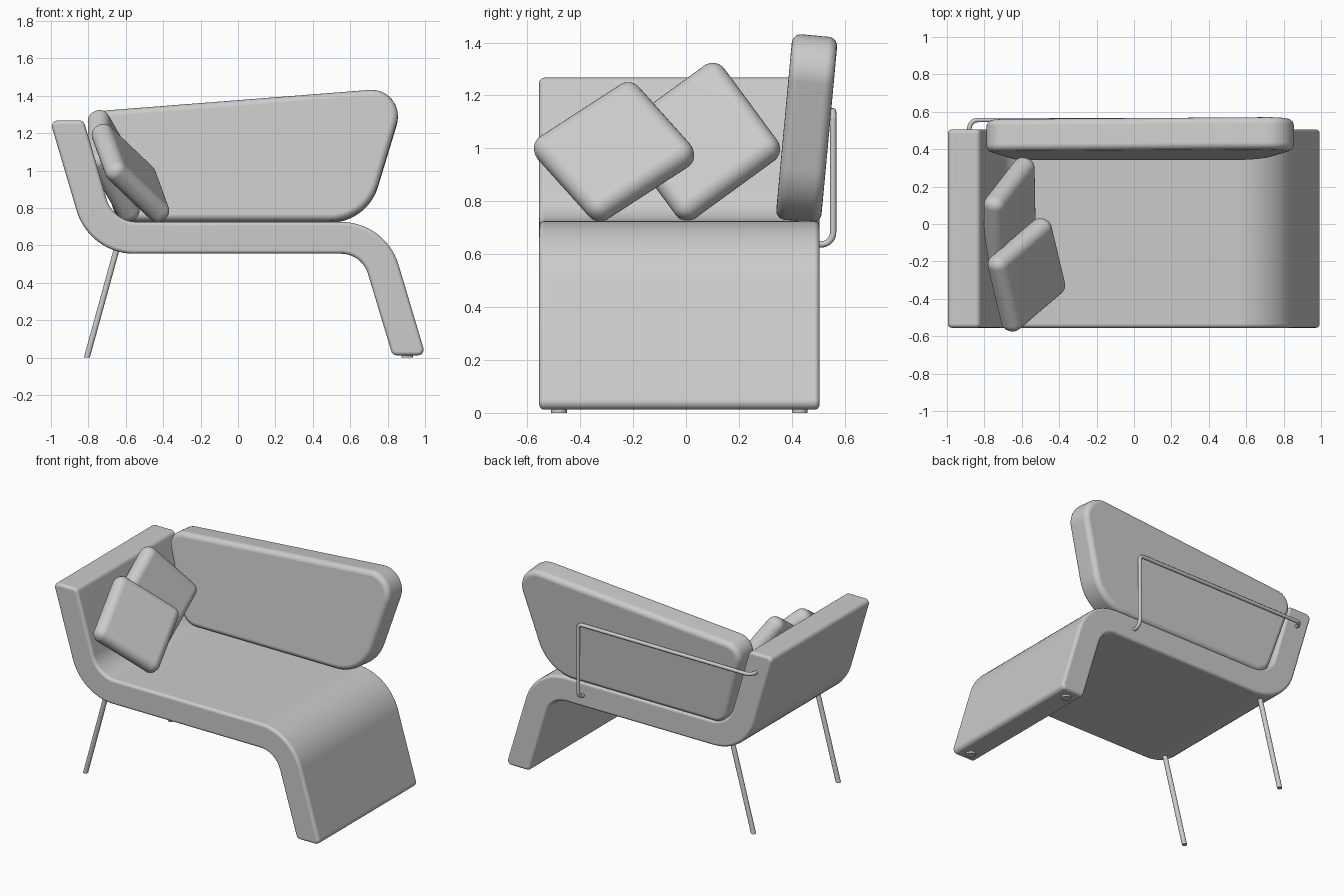
import bpy, bmesh, math
from mathutils import Vector, Matrix

if "Cube" in bpy.data.objects:
    bpy.data.objects.remove(bpy.data.objects["Cube"])

grey = bpy.data.materials.new("grey_fabric")
grey.diffuse_color = (0.6, 0.6, 0.6, 1)
grey.use_nodes = True
grey.node_tree.nodes["Principled BSDF"].inputs["Base Color"].default_value = grey.diffuse_color


def finish(obj):
    """Assign the material and smooth the rounded surfaces."""
    obj.data.materials.append(grey)
    bpy.ops.object.select_all(action='DESELECT')
    obj.select_set(True)
    bpy.context.view_layer.objects.active = obj
    bpy.ops.object.shade_smooth_by_angle(angle=math.radians(40))
    weighted = obj.modifiers.new("weighted_normals", 'WEIGHTED_NORMAL')
    weighted.keep_sharp = True
    return obj


def mesh_object(name, bm):
    bmesh.ops.recalc_face_normals(bm, faces=bm.faces[:])
    mesh = bpy.data.meshes.new(name)
    bm.to_mesh(mesh)
    bm.free()
    obj = bpy.data.objects.new(name, mesh)
    bpy.context.collection.objects.link(obj)
    return finish(obj)


def fillet(prev, corner, nxt, radius, steps):
    """Points of an arc that rounds one corner."""
    d1, d2 = (prev - corner).normalized(), (nxt - corner).normalized()
    half = d1.angle(d2) / 2
    centre = corner + (d1 + d2).normalized() * (radius / math.sin(half))
    start = (corner + d1 * (radius / math.tan(half)) - centre).normalized()
    end = (corner + d2 * (radius / math.tan(half)) - centre).normalized()
    return [centre + start.slerp(end, i / steps).normalized() * radius
            for i in range(steps + 1)]


def slab(name, corners, y0, y1, bevel):
    """Extrude a rounded x-z outline along y and round its rims."""
    pts = [Vector((x, 0, z)) for x, z, r in corners]
    outline = []
    for i, (x, z, r) in enumerate(corners):
        steps = 6 if r < 0.05 else 14
        outline += fillet(pts[i - 1], pts[i], pts[(i + 1) % len(pts)], r, steps)
    bm = bmesh.new()
    face = bm.faces.new([bm.verts.new((p.x, y0, p.z)) for p in outline])
    ext = bmesh.ops.extrude_face_region(bm, geom=[face], use_keep_orig=True)
    moved = [g for g in ext['geom'] if isinstance(g, bmesh.types.BMVert)]
    bmesh.ops.translate(bm, verts=moved, vec=(0, y1 - y0, 0))
    bmesh.ops.recalc_face_normals(bm, faces=bm.faces[:])
    rims = [e for e in bm.edges if abs(e.verts[0].co.y - e.verts[1].co.y) < 1e-5]
    bmesh.ops.bevel(bm, geom=rims, offset=bevel, segments=5, profile=0.5,
                    affect='EDGES', clamp_overlap=False)
    return mesh_object(name, bm)


def cushion(name, centre, up, side, half=0.238, thick=0.06):
    """Square cushion standing on a corner; up and side are its diagonals."""
    a = Vector(up).normalized()
    b = Vector(side)
    b = (b - a * b.dot(a)).normalized()
    u, v = (a + b).normalized(), (a - b).normalized()
    bm = bmesh.new()
    bmesh.ops.create_cube(bm, size=2)
    bmesh.ops.scale(bm, verts=bm.verts[:], vec=(half, half, thick))
    bmesh.ops.bevel(bm, geom=bm.edges[:], offset=0.055, segments=7, profile=0.5,
                    affect='EDGES')
    rot = Matrix((u, v, u.cross(v))).transposed().to_4x4()
    bm.transform(Matrix.Translation(centre) @ rot)
    return mesh_object(name, bm)


def post(name, bottom, top, radius, sides=20):
    """Slanted round post whose ends stay horizontal."""
    bottom, top = Vector(bottom), Vector(top)
    bm = bmesh.new()
    bmesh.ops.create_cone(bm, cap_ends=True, segments=sides, radius1=radius,
                          radius2=radius, depth=1)
    for vert in bm.verts:
        end = top if vert.co.z > 0 else bottom
        vert.co = Vector((vert.co.x, vert.co.y, 0)) + end
    return mesh_object(name, bm)


# Continuous arm, seat and front support
slab("seat_body", [
    (-1.005, 1.267, 0.03), (-0.825, 1.267, 0.03), (-0.667, 0.725, 0.17),
    (0.79, 0.725, 0.32), (1.003, 0.012, 0.03), (0.826, 0.012, 0.03),
    (0.6625, 0.555, 0.15), (-0.795, 0.555, 0.32)], -0.555, 0.505, 0.02)

# Leaning backrest, rotated about its lower front edge
back = slab("backrest", [
    (-0.82, 0.585, 0.1), (0.908, 0.72, 0.14), (0.69, 0.0, 0.27),
    (-0.645, 0.0, 0.11)], 0.0, 0.172, 0.035)
back.data.transform(Matrix.Translation((0, 0.338, 0.733))
                    @ Matrix.Rotation(math.radians(-5.3), 4, 'X'))

# Two loose cushions against the arm
cushion("front_cushion", (-0.575, -0.272, 0.987), (-0.15, 0.055, 0.207), (0.07, 0.25, 0))
cushion("rear_cushion", (-0.665, 0.053, 1.025), (-0.08, 0.05, 0.245), (0.08, 0.25, -0.04))

# Thin rear legs and flat glides under the front support
for label, y in (("front", -0.48), ("back", 0.43)):
    post(label + "_leg", (-0.808, y, 0), (-0.65, y, 0.575), 0.016)
    post(label + "_glide", (0.905, y, 0), (0.905, y, 0.02), 0.03)

# Bent rail holding the backrest
path = [Vector(p) for p in ((-0.88, 0.48, 1.14), (-0.88, 0.556, 1.14),
                            (0.42, 0.556, 1.14), (0.42, 0.556, 0.637),
                            (0.42, 0.48, 0.637))]
points = [path[0]]
for i, radius in ((1, 0.045), (2, 0.03), (3, 0.045)):
    points += fillet(path[i - 1], path[i], path[i + 1], radius, 8)
points.append(path[-1])
curve = bpy.data.curves.new("back_rail", 'CURVE')
curve.dimensions = '3D'
curve.bevel_depth = 0.012
curve.bevel_resolution = 4
curve.use_fill_caps = True
spline = curve.splines.new('POLY')
spline.points.add(len(points) - 1)
for sp, p in zip(spline.points, points):
    sp.co = (*p, 1)
rail = bpy.data.objects.new("back_rail", curve)
bpy.context.collection.objects.link(rail)
bpy.ops.object.select_all(action='DESELECT')
rail.select_set(True)
bpy.context.view_layer.objects.active = rail
bpy.ops.object.convert(target='MESH')
finish(bpy.context.view_layer.objects.active)
